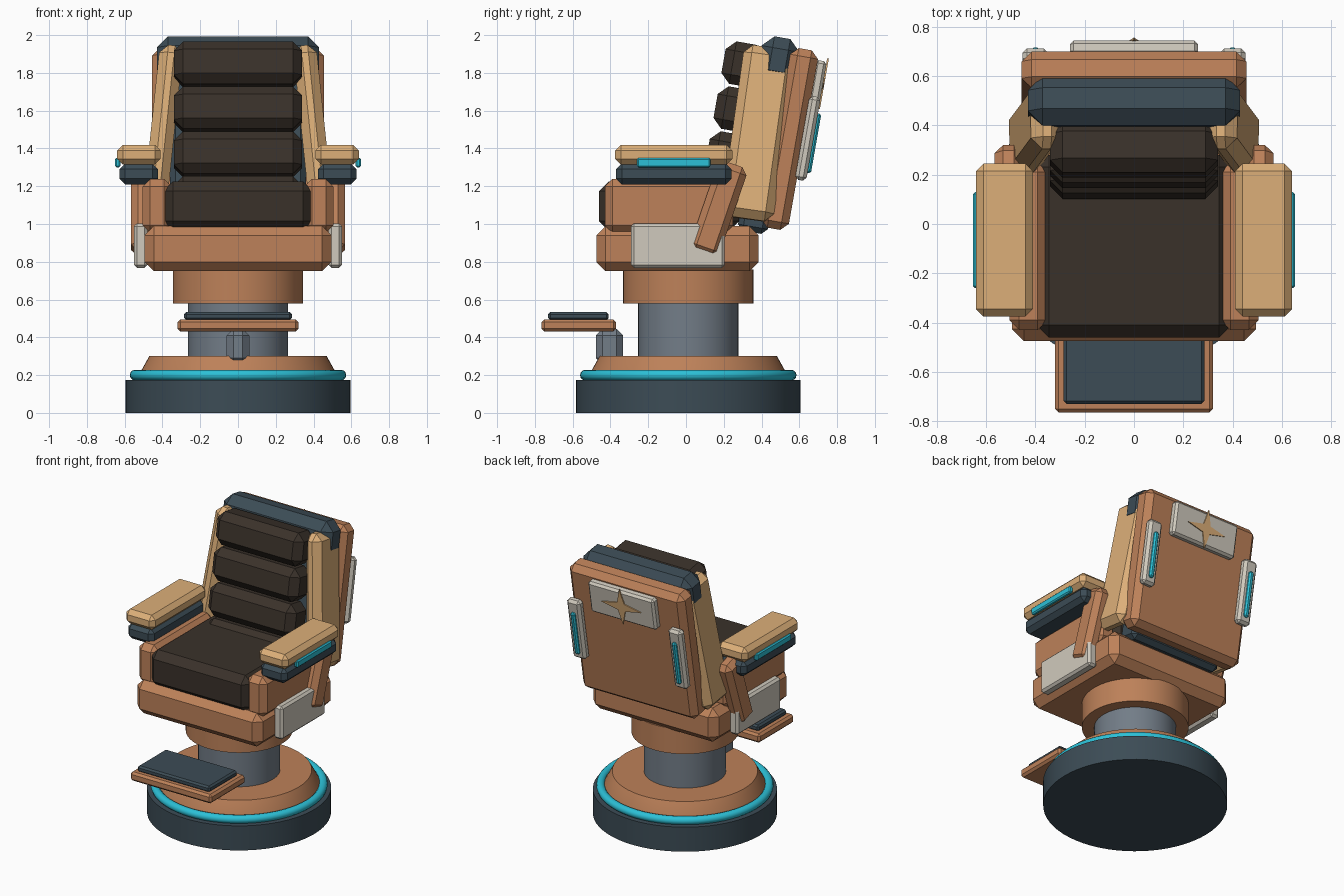
import bpy, bmesh
from math import radians, sin, cos, pi
from mathutils import Matrix, Vector

cube = bpy.data.objects.get("Cube")
if cube:
    bpy.data.objects.remove(cube)


def material(name, rgb):
    m = bpy.data.materials.new(name)
    m.use_nodes = True
    m.diffuse_color = (*rgb, 1)
    m.node_tree.nodes["Principled BSDF"].inputs["Base Color"].default_value = (*rgb, 1)
    return m


BROWN = material("copper brown", (0.51, 0.22, 0.1))
TAN = material("light tan", (0.72, 0.43, 0.19))
LEATHER = material("dark leather", (0.042, 0.031, 0.023))
NAVY = material("slate navy", (0.045, 0.072, 0.092))
CYAN = material("bright cyan", (0.025, 0.53, 0.68))
WHITE = material("warm white", (0.63, 0.59, 0.51))
STEEL = material("grey steel", (0.17, 0.205, 0.245))


def finish(bm, name, mat, matrix=Matrix(), angle=35):
    bmesh.ops.recalc_face_normals(bm, faces=bm.faces)
    mesh = bpy.data.meshes.new(name)
    bm.to_mesh(mesh)
    bm.free()
    mesh.materials.append(mat)
    ob = bpy.data.objects.new(name, mesh)
    bpy.context.collection.objects.link(ob)
    ob.matrix_world = matrix
    bpy.ops.object.select_all(action="DESELECT")
    ob.select_set(True)
    bpy.context.view_layer.objects.active = ob
    bpy.ops.object.shade_smooth_by_angle(angle=radians(angle))
    return ob


def block(name, mat, centre, size, bevel=0.03, tilt=0, splay=0, segments=1):
    """Bevelled box; tilt leans its top to +y, splay leans its top to +x."""
    bm = bmesh.new()
    bmesh.ops.create_cube(bm, size=1)
    bmesh.ops.scale(bm, vec=size, verts=bm.verts)
    bmesh.ops.bevel(bm, geom=bm.edges[:], offset=bevel, segments=segments,
                    profile=0.5, affect="EDGES")
    turn = Matrix.Rotation(radians(splay), 4, "Y") @ Matrix.Rotation(radians(-tilt), 4, "X")
    return finish(bm, name, mat, Matrix.Translation(centre) @ turn)


def pair(name, mat, centre, size, bevel=0.03, tilt=0, splay=0):
    for side, s in (("left", 1), ("right", -1)):
        block(f"{side}_{name}", mat, (s * centre[0], *centre[1:]), size, bevel, tilt, s * splay)


def lathe(name, mat, profile, steps=64):
    """Revolve (radius, height) points around the pedestal axis."""
    bm = bmesh.new()
    pts = [bm.verts.new((r, 0, z)) for r, z in profile]
    edges = [bm.edges.new(p) for p in zip(pts, pts[1:])]
    bmesh.ops.spin(bm, geom=pts + edges, axis=(0, 0, 1), cent=(0, 0, 0),
                   angle=2 * pi, steps=steps)
    bmesh.ops.remove_doubles(bm, verts=bm.verts, dist=1e-4)
    return finish(bm, name, mat, Matrix.Translation((0, 0.012, 0)))


# Pedestal
lathe("base_disc", NAVY, [(0, 0), (0.595, 0), (0.595, 0.175), (0, 0.175)])
lathe("base_dome", BROWN, [(0.53, 0.17), (0.52, 0.21), (0.47, 0.3), (0, 0.3)])
lathe("glow_ring", CYAN, [(0.545 + 0.028 * cos(a * pi / 6), 0.2 + 0.028 * sin(a * pi / 6))
                          for a in range(13)])
lathe("column", STEEL, [(0, 0.28), (0.265, 0.28), (0.265, 0.6), (0, 0.6)])
lathe("collar", BROWN, [(0, 0.58), (0.345, 0.58), (0.345, 0.76), (0, 0.76)])

# Footrest
block("footrest_post", STEEL, (0, -0.405, 0.35), (0.12, 0.145, 0.19), 0.035)
block("footrest_frame", BROWN, (0, -0.567, 0.463), (0.64, 0.395, 0.064), 0.015)
block("footrest_pad", NAVY, (0, -0.57, 0.512), (0.57, 0.32, 0.044), 0.012)

# Seat
block("seat_base", BROWN, (0, -0.045, 0.87), (0.99, 0.86, 0.24), 0.05)
block("seat_cushion", LEATHER, (0, -0.09, 1.095), (0.79, 0.74, 0.26), 0.05)
pair("seat_side_plate", WHITE, (0.515, -0.043, 0.885), (0.07, 0.495, 0.235), 0.015)

# Arms
pair("arm_box", BROWN, (0.428, -0.09, 1.095), (0.155, 0.68, 0.285), 0.04)
pair("arm_strut", BROWN, (0.508, 0.172, 1.08), (0.115, 0.165, 0.5), 0.035, 19)
pair("arm_underside", NAVY, (0.525, -0.065, 1.265), (0.205, 0.61, 0.11), 0.03)
pair("armrest", TAN, (0.525, -0.065, 1.367), (0.23, 0.62, 0.105), 0.03)
pair("arm_light", CYAN, (0.637, -0.065, 1.325), (0.03, 0.39, 0.05), 0.008)

# Backrest
LEAN = 10
SHELL = Vector((0, 0.548, 1.45))
block("back_shell", BROWN, SHELL, (0.91, 0.15, 0.965), 0.04, LEAN)
block("back_core", NAVY, (0, 0.42, 1.36), (0.72, 0.16, 0.82), 0.03, LEAN)
pair("back_wing", TAN, (0.4, 0.385, 1.48), (0.125, 0.28, 0.92), 0.045, 8, -6)
block("headrest", NAVY, (0, 0.49, 1.868), (0.86, 0.205, 0.24), 0.06, LEAN)
for i in range(4):
    block(f"back_cushion_{i + 1}", LEATHER, (0, 0.302 - 0.042 * i, 1.845 - 0.238 * i),
          (0.68, 0.21, 0.228), 0.05, LEAN)


# Rear fittings sit on the leaning shell
def on_shell(out, up):
    a = radians(LEAN)
    return SHELL + Vector((0, out * cos(a) + up * sin(a), up * cos(a) - out * sin(a)))


def rear(x, out, up):
    p = on_shell(out, up)
    return (x, p.y, p.z)


block("rear_plate", WHITE, rear(0, 0.094, 0.32), (0.52, 0.06, 0.235), 0.015, LEAN)
pair("rear_light_housing", WHITE, rear(0.4, 0.095, 0.02), (0.105, 0.06, 0.45), 0.018, LEAN)
pair("rear_light", CYAN, rear(0.4, 0.128, 0.0), (0.035, 0.03, 0.32), 0.01, LEAN)

# Four-pointed star on the rear plate
bm = bmesh.new()
ring = []
for k in range(8):
    r = 0.04 if k % 2 else (0.155 if k % 4 == 0 else 0.135)
    ring.append(bm.verts.new((r * cos(k * pi / 4), 0, r * sin(k * pi / 4))))
face = bm.faces.new(ring)
grown = bmesh.ops.extrude_face_region(bm, geom=[face])["geom"]
bmesh.ops.translate(bm, vec=(0, 0.009, 0),
                    verts=[v for v in grown if isinstance(v, bmesh.types.BMVert)])
finish(bm, "rear_star", TAN,
       Matrix.Translation(on_shell(0.122, 0.32)) @ Matrix.Rotation(radians(-LEAN), 4, "X"))
